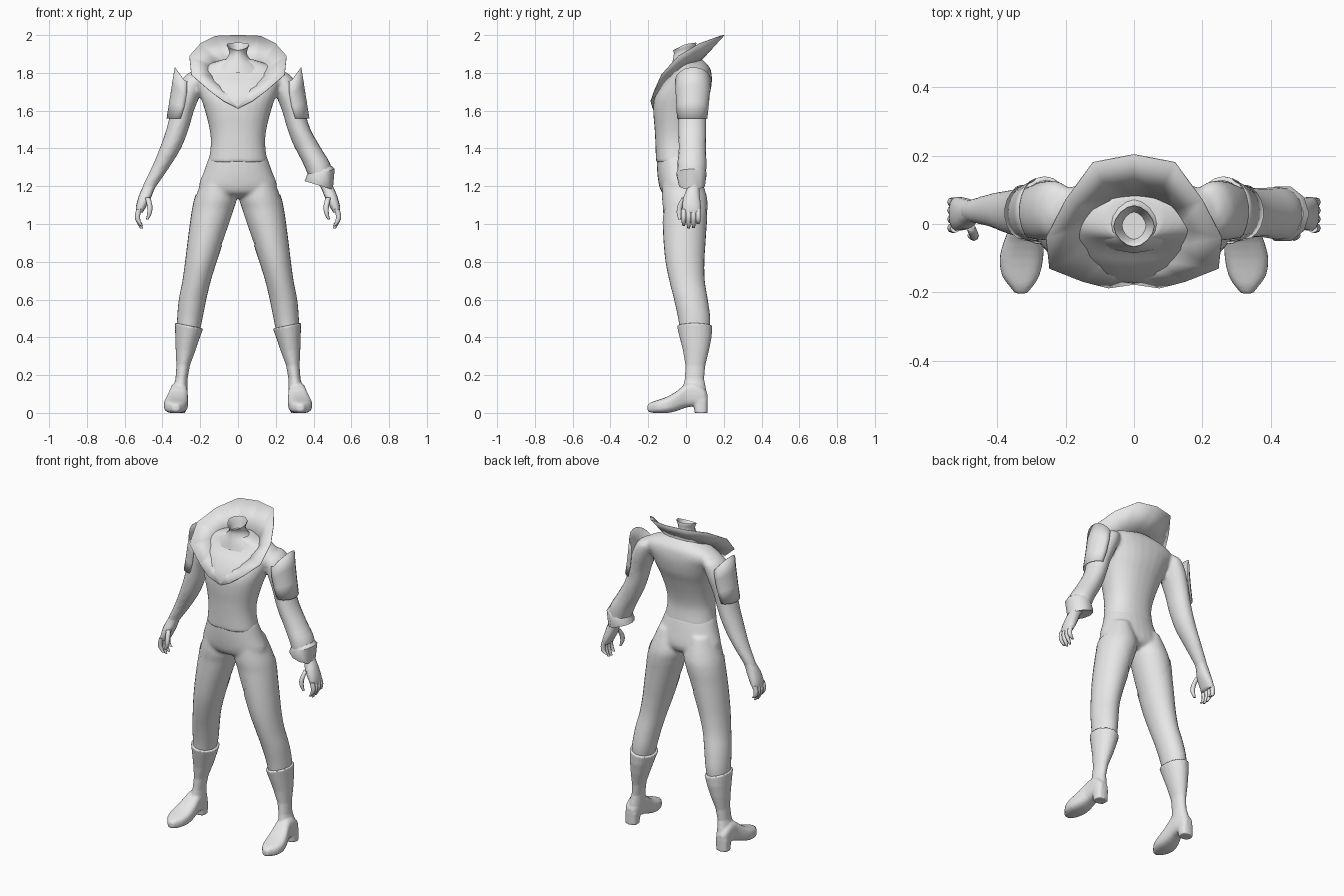
import bpy, bmesh, math

suit = bpy.data.materials.new("pale_grey")
suit.diffuse_color = (0.8, 0.8, 0.8, 1)


def spline(rings, n):
    """Catmull-Rom interpolation between the measured rings."""
    if n < 2:
        return rings
    out = []
    for i in range(len(rings) - 1):
        a, b, c, d = (rings[max(i - 1, 0)], rings[i], rings[i + 1],
                      rings[min(i + 2, len(rings) - 1)])
        for k in range(n):
            t = k / n
            out.append([0.5 * (2 * q + (r - p) * t + (2 * p - 5 * q + 4 * r - s) * t * t
                               + (3 * q - p - 3 * r + s) * t ** 3)
                        for p, q, r, s in zip(a, b, c, d)])
    return out + [rings[-1]]


def loft(bm, rings, sides=20, side=1, n=3, axis='z', power=1.0, grow=0.0,
         slopes=None, caps=(True, True)):
    """Each ring is (position, x0, x1, v0, v1): an ellipse filling those bounds."""
    loops = []
    for i, (h, x0, x1, v0, v1) in enumerate(spline(rings, n)):
        loop = []
        for k in range(sides):
            a = 2 * math.pi * k / sides
            c, s = math.cos(a), math.sin(a)
            c = math.copysign(abs(c) ** power, c)
            s = math.copysign(abs(s) ** power, s)
            x = (x0 + x1) / 2 + ((x1 - x0) / 2 + grow) * c
            v = (v0 + v1) / 2 + ((v1 - v0) / 2 + grow) * s
            w = h + (slopes[i] * (x - (x0 + x1) / 2) if slopes else 0)
            loop.append(bm.verts.new((side * x, v, w) if axis == 'z' else (side * x, w, v)))
        loops.append(loop)
    for p, q in zip(loops, loops[1:]):
        for k in range(sides):
            j = (k + 1) % sides
            bm.faces.new((p[k], p[j], q[j], q[k]))
    for cap, loop in zip(caps, (loops[0], loops[-1])):
        if cap:
            bm.faces.new(loop)


def finish(name, bm, angle=50, remesh=0.0, thick=0.0, relax=5):
    bmesh.ops.recalc_face_normals(bm, faces=bm.faces)
    me = bpy.data.meshes.new(name)
    bm.to_mesh(me)
    bm.free()
    me.materials.append(suit)
    ob = bpy.data.objects.new(name, me)
    bpy.context.collection.objects.link(ob)
    bpy.ops.object.select_all(action='DESELECT')
    ob.select_set(True)
    bpy.context.view_layer.objects.active = ob
    if remesh:
        m = ob.modifiers.new("blend", 'REMESH')
        m.mode, m.voxel_size, m.use_smooth_shade = 'VOXEL', remesh, True
        m = ob.modifiers.new("relax", 'SMOOTH')
        m.factor, m.iterations = 0.5, relax
        for p in me.polygons:
            p.use_smooth = True
    else:
        if thick:
            m = ob.modifiers.new("thickness", 'SOLIDIFY')
            m.thickness, m.offset = thick, 0
        bpy.ops.object.shade_smooth_by_angle(angle=math.radians(angle))
    return ob


# Jacket: torso and both arms blended together
bm = bmesh.new()
torso = [(z, -w, w, y0, y1) for z, w, y0, y1 in (
    (1.325, .157, -.159, .06), (1.42, .144, -.162, .05), (1.5, .15, -.166, .063),
    (1.6, .175, -.174, .095), (1.67, .198, -.167, .122), (1.74, .225, -.128, .136),
    (1.79, .252, -.082, .136), (1.83, .2, -.055, .125), (1.872, .08, -.05, .085))]
loft(bm, torso, 28, power=.88)
arm = [(1.805, .18, .252, .005, .1), (1.775, .17, .29, -.035, .125),
       (1.7, .193, .327, -.048, .125), (1.6, .233, .355, -.044, .112),
       (1.5, .262, .38, -.04, .106), (1.4, .302, .415, -.03, .1),
       (1.3, .363, .457, -.01, .09), (1.2, .432, .505, .003, .073),
       (1.15, .468, .515, .005, .06)]
for s in (1, -1):
    loft(bm, arm, 20, s)
finish("jacket", bm, remesh=.01)

# Trousers: pelvis and upper legs blended together
leg = [(1.27, .04, .175, -.12, .07), (1.15, .006, .223, -.128, .11),
       (1.08, .022, .24, -.122, .114), (1.0, .048, .252, -.12, .107),
       (.9, .083, .265, -.115, .1), (.8, .116, .277, -.105, .094),
       (.7, .147, .291, -.085, .096), (.6, .171, .31, -.06, .112),
       (.5, .191, .319, -.038, .125), (.42, .208, .32, -.028, .12)]
bm = bmesh.new()
pelvis = [(z, -w, w, y0, y1) for z, w, y0, y1 in (
    (1.36, .152, -.156, .054), (1.28, .18, -.153, .075), (1.2, .207, -.142, .09),
    (1.16, .17, -.12, .075), (1.14, .06, -.07, .04))]
loft(bm, pelvis, 28, power=.95)
for s in (1, -1):
    loft(bm, leg, 24, s)
finish("trousers", bm, remesh=.01)

for s, tag in ((1, "right"), (-1, "left")):
    # Thigh-high stocking, cut off on a slant
    bm = bmesh.new()
    loft(bm, leg, 28, s, n=4, grow=.003, caps=(False, False))
    bmesh.ops.bisect_plane(bm, geom=bm.verts[:] + bm.edges[:] + bm.faces[:],
                           plane_co=(s * .225, 0, 1.165), plane_no=(-s * .28, 0, .14),
                           clear_outer=True)
    finish(tag + "_stocking", bm)

    # Boot: slanted shaft, foot and heel blended together
    bm = bmesh.new()
    shaft = [(.462, .184, .335, -.049, .14), (.4, .204, .332, -.034, .136),
             (.33, .226, .33, -.016, .122), (.25, .255, .326, -.003, .102),
             (.18, .267, .331, -.007, .096), (.12, .267, .348, -.02, .108),
             (.06, .275, .355, .0, .113)]
    loft(bm, shaft, 20, s, n=1, slopes=[.2, .12, .06, 0, 0, 0, 0])
    foot = [(.114, .295, .335, .05, .1), (.095, .278, .352, .035, .13),
            (.05, .268, .358, .035, .16), (0, .266, .362, .028, .155),
            (-.05, .264, .38, .01, .114), (-.1, .265, .393, -.001, .086),
            (-.15, .276, .386, -.001, .068), (-.18, .294, .365, .001, .058),
            (-.203, .313, .347, .008, .044)]
    loft(bm, foot, 20, s, n=2, axis='y', power=.7)
    loft(bm, [(-.001, .278, .356, .046, .115), (.07, .274, .356, .035, .116)], 12, s,
         n=1, power=.7)
    finish(tag + "_boot", bm, remesh=.006, relax=3)

    # Hand: palm, four curled fingers and a thumb
    bm = bmesh.new()
    palm = [(1.22, .425, .49, .006, .072), (1.18, .445, .512, .001, .071),
            (1.14, .46, .528, -.015, .075), (1.09, .487, .541, -.02, .08),
            (1.06, .505, .54, -.016, .076)]
    loft(bm, palm, 14, s, n=2, power=.85)
    digits = [[(.523, y, 1.08), (.532, y, 1.045), (.528, y, 1.015), (.51, y, tip)]
              for y, tip in ((-.012, .99), (.014, .975), (.04, .978), (.064, 1.0))]
    digits.append([(.478, -.008, 1.14), (.468, -.03, 1.1), (.468, -.037, 1.06),
                   (.48, -.034, 1.025)])
    for path in digits:
        rings = [(z, x - r, x + r, y - r, y + r)
                 for (x, y, z), r in zip(path, (.014, .014, .0125, .007))]
        loft(bm, rings, 8, s, n=2)
    finish(tag + "_hand", bm, 60)

    # Shoulder guard: open shell with a raised outer point
    bm = bmesh.new()
    rows = []
    for t in (0, .33, .66, 1):
        row = []
        for k in range(11):
            a = math.radians(-102 + 18.5 * k)
            c = max(math.cos(a), 0)
            low = (.316 + .062 * math.cos(a), .033 + .08 * math.sin(a), 1.558)
            high = (.28 + .055 * math.cos(a), .038 + .096 * math.sin(a), 1.755 + .075 * c)
            x, y, z = (p + (q - p) * t for p, q in zip(low, high))
            x -= .01 * (1 - c) * math.sin(math.pi * t)
            row.append(bm.verts.new((s * x, y, z)))
        rows.append(row)
    for p, q in zip(rows, rows[1:]):
        for k in range(10):
            bm.faces.new((p[k], p[k + 1], q[k + 1], q[k]))
    finish(tag + "_shoulder_guard", bm, 40, thick=.002)

# Flared sleeve and angular cuff on one forearm only
bm = bmesh.new()
loft(bm, [(1.6, .24, .352, -.04, .105), (1.5, .264, .384, -.041, .107),
          (1.4, .305, .44, -.038, .105), (1.32, .345, .488, -.045, .108),
          (1.25, .375, .5, -.045, .105)], 20)
finish("flared_sleeve", bm)
bm = bmesh.new()
loft(bm, [(1.285, .366, .496, -.042, .102), (1.265, .358, .512, -.054, .113),
          (1.205, .352, .502, -.04, .104), (1.2, .42, .5, -.01, .08)], 10, n=1,
     slopes=[.35, .35, -.3, -.3])
finish("cuff", bm, 45)

# Hollow neck: spreads into the shoulders, lip dips at the front
bm = bmesh.new()
loft(bm, [(1.8, -.17, .17, -.085, .12), (1.845, -.11, .11, -.075, .095),
          (1.875, -.062, .062, -.068, .068), (1.91, -.046, .046, -.064, .05),
          (1.95, -.06, .06, -.068, .055), (1.945, -.054, .054, -.062, .049),
          (1.89, -.035, .035, -.045, .035)],
     16, n=2, power=1.15, caps=(False, True))
for v in bm.verts:
    if v.co.z > 1.9:
        v.co.z += (.12 if v.co.y > 0 else .45) * v.co.y * (v.co.z - 1.9) / .05
finish("neck", bm)

# Wide standing collar: outer rim down to the neckline, mirrored across x
outer = [(0, .203, 2.0), (.12, .18, 1.995), (.2, .07, 1.955), (.257, -.04, 1.89),
         (.247, -.13, 1.79), (.15, -.168, 1.705), (.075, -.187, 1.65), (0, -.176, 1.612)]
inner = [(0, .075, 1.86), (.06, .068, 1.858), (.11, .04, 1.845), (.13, -.01, 1.82),
         (.12, -.065, 1.78), (.085, -.11, 1.738), (.045, -.133, 1.713), (0, -.14, 1.703)]
loops = []
bm = bmesh.new()
for half in (outer, inner):
    full = half + [(-x, y, z) for x, y, z in half[-2:0:-1]]
    loops.append([bm.verts.new(p) for p in full])
rim, base = loops
for k in range(len(rim)):
    j = (k + 1) % len(rim)
    bm.faces.new((rim[k], rim[j], base[j], base[k]))
finish("collar", bm, 45, thick=.003)
